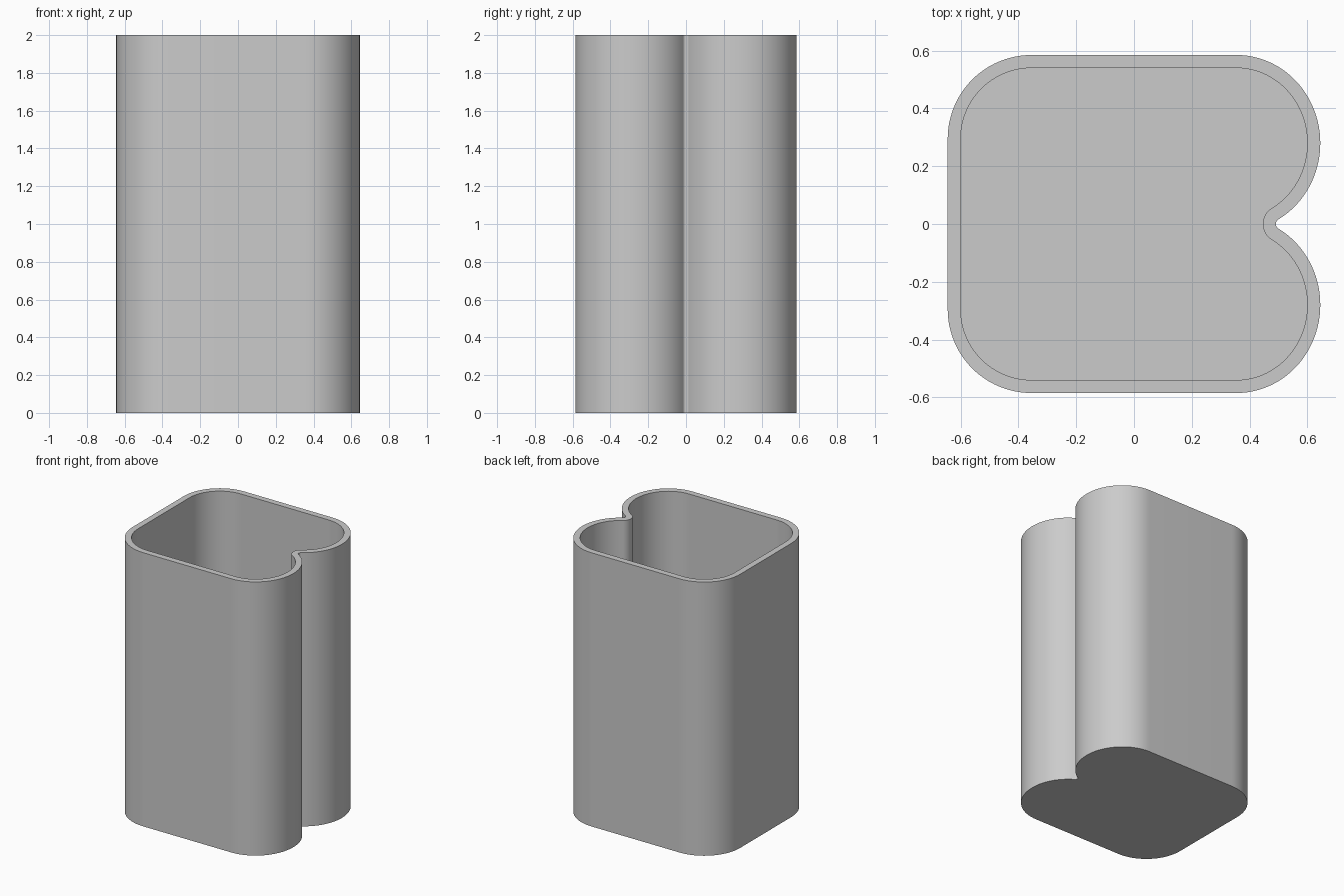
import bpy
import bmesh
from math import atan2, cos, hypot, pi, radians, sin

cube = bpy.data.objects.get("Cube")
if cube:
    bpy.data.objects.remove(cube, do_unlink=True)

HEIGHT, WALL, FLOOR = 2.0, 0.045, 0.045
LOBE_X, LOBE_Y, LOBE_A, LOBE_B = 0.355, 0.28, 0.29, 0.305
CORNER_X, CORNER_Y, CORNER_R = -0.355, 0.295, 0.29
CREASE_ANGLE = radians(-60)


def steps(start, end, count):
    return [start + (end - start) * i / count for i in range(count + 1)]


def lobe_point(t):
    """Position and outward normal on the rounded front lobe."""
    nx, ny = cos(t) / LOBE_A, sin(t) / LOBE_B
    size = hypot(nx, ny)
    return (LOBE_X + LOBE_A * cos(t), LOBE_Y + LOBE_B * sin(t), nx / size, ny / size)


def half_outline():
    """Positive y half, from the crease round to the flat side."""
    x, y, nx, ny = lobe_point(CREASE_ANGLE)
    r = -y / ny
    centre = x + nx * r
    points = []
    # Small fillet at the bottom of the crease
    for a in steps(pi, atan2(-ny, -nx), 10)[:-1]:
        points.append((centre + r * cos(a), r * sin(a), -cos(a), -sin(a)))
    # Lobe, then rounded corner
    points += [lobe_point(t) for t in steps(CREASE_ANGLE, pi / 2, 40)]
    for a in steps(pi / 2, pi, 24):
        points.append((CORNER_X + CORNER_R * cos(a), CORNER_Y + CORNER_R * sin(a),
                       cos(a), sin(a)))
    return points


half = half_outline()
outline = half + [(x, -y, nx, -ny) for x, y, nx, ny in reversed(half[1:])]

bm = bmesh.new()


def ring(inset, z):
    return [bm.verts.new((x - nx * inset, y - ny * inset, z)) for x, y, nx, ny in outline]


# Outer wall, rim, inner wall, joined in sequence and closed by two floors
rings = [ring(0, 0), ring(0, HEIGHT), ring(WALL, HEIGHT), ring(WALL, FLOOR)]
count = len(outline)
for low, high in zip(rings, rings[1:]):
    for i in range(count):
        j = (i + 1) % count
        bm.faces.new((low[i], low[j], high[j], high[i]))
bm.faces.new(list(reversed(rings[0])))
bm.faces.new(rings[-1])
bmesh.ops.recalc_face_normals(bm, faces=bm.faces)

mesh = bpy.data.meshes.new("vase_body")
bm.to_mesh(mesh)
bm.free()
vase = bpy.data.objects.new("vase_body", mesh)
bpy.context.collection.objects.link(vase)

# Plain grey material
grey = bpy.data.materials.new("plain_grey")
grey.use_nodes = True
colour = (0.6, 0.6, 0.6, 1)
grey.diffuse_color = colour
for node in grey.node_tree.nodes:
    if node.type == "BSDF_PRINCIPLED":
        node.inputs["Base Color"].default_value = colour
mesh.materials.append(grey)

# Smooth curved walls with crisp rims
bpy.ops.object.select_all(action="DESELECT")
vase.select_set(True)
bpy.context.view_layer.objects.active = vase
bpy.ops.object.shade_smooth_by_angle(angle=radians(30))
